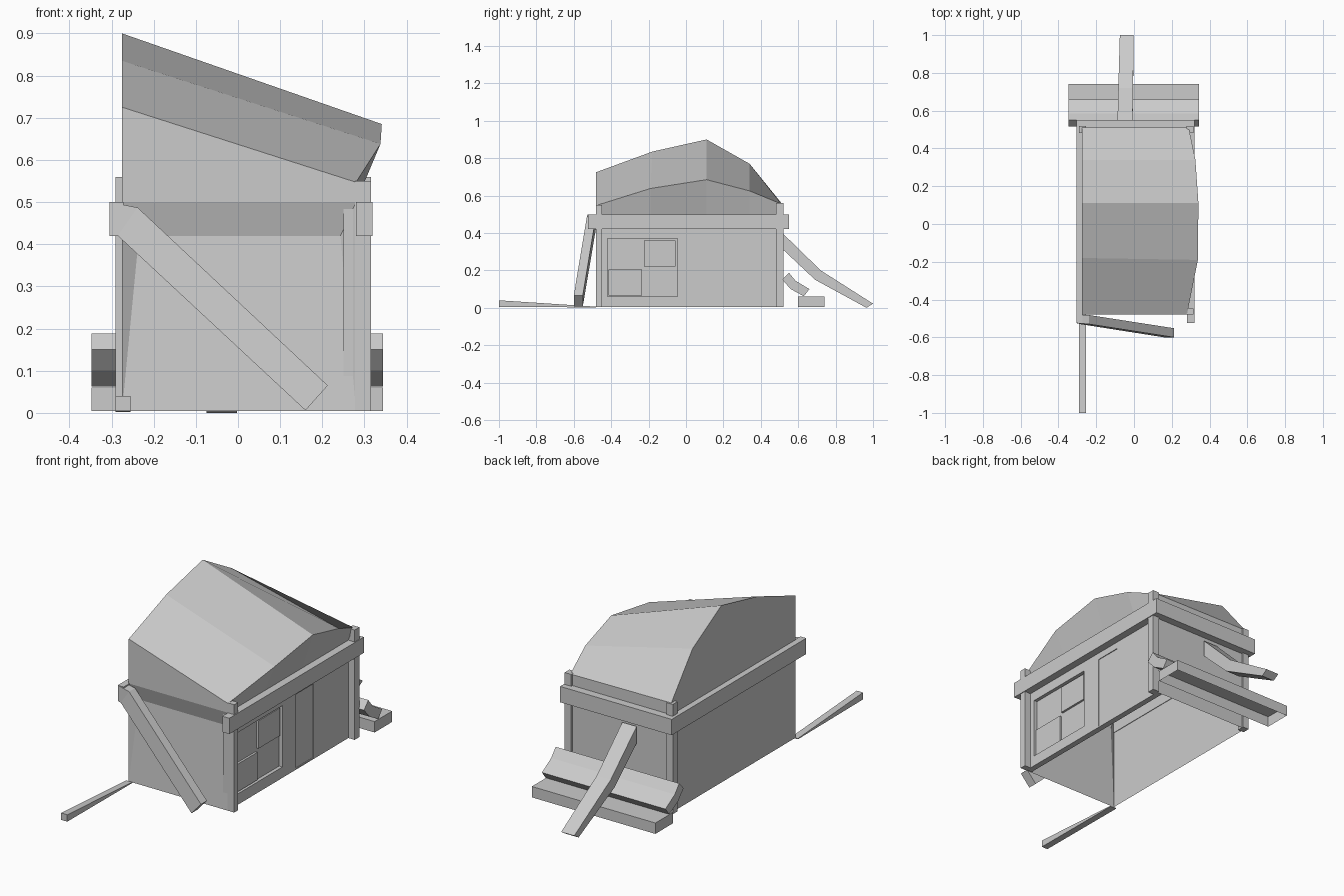
import bpy, bmesh

if "Cube" in bpy.data.objects:
    bpy.data.objects.remove(bpy.data.objects["Cube"])

def make(name, verts, faces):
    me = bpy.data.meshes.new(name)
    bm = bmesh.new()
    vs = [bm.verts.new(v) for v in verts]
    for f in faces:
        bm.faces.new([vs[i] for i in f])
    bmesh.ops.recalc_face_normals(bm, faces=bm.faces)
    bm.to_mesh(me)
    bm.free()
    ob = bpy.data.objects.new(name, me)
    bpy.context.collection.objects.link(ob)
    return ob

def loft(name, rings, cap_start=True, cap_end=True):
    n = len(rings[0])
    faces = []
    for k in range(len(rings) - 1):
        for i in range(n):
            j = (i + 1) % n
            faces.append((k*n + i, k*n + j, k*n + n + j, k*n + n + i))
    if cap_start:
        faces.append(tuple(range(n))[::-1])
    if cap_end:
        faces.append(tuple(range((len(rings) - 1)*n, len(rings)*n)))
    return make(name, [p for r in rings for p in r], faces)

def box(name, x, y, z, open_bottom=False):
    rings = [[(x[0], y[0], h), (x[1], y[0], h), (x[1], y[1], h), (x[0], y[1], h)] for h in z]
    return loft(name, rings, cap_start=not open_bottom)

# Sagging roof: high on the left, overhanging on the right
left = [(-.275, -.48, .725), (-.275, -.18, .835), (-.275, .11, .90), (-.275, .34, .77), (-.275, .51, .56)]
right = [(.28, -.48, .547), (.338, -.19, .638), (.341, .11, .685), (.325, .34, .625), (.29, .51, .555)]
eave = [(.28, p[1], .5) for p in right]
faces = []
for i in range(4):
    faces += [(i, i + 1, i + 6, i + 5), (i + 5, i + 6, i + 11, i + 10)]
make("roof", left + right + eave, faces)

# Left wall rises to the roof outline
make("left_wall", [(-.275, -.48, .005)] + left + [(-.275, .51, .005)], [tuple(range(7))])

# Back wall
make("back_wall", [(-.275, .51, .005), (.28, .51, .005), (.28, .51, .5), (.29, .51, .555), (-.275, .51, .56)],
     [(0, 1, 2, 3, 4)])

# Front wall, dented inwards below the missing lintel
make("front_wall", [(-.275, -.48, .005), (.28, -.48, .005), (.28, -.48, .5), (.28, -.48, .547),
                    (-.275, -.48, .725), (-.275, -.48, .5), (-.235, -.455, .42), (.243, -.455, .42)],
     [(5, 2, 3, 4), (6, 7, 2, 5), (0, 1, 7, 6), (0, 6, 5), (1, 2, 7)])

# Right wall with recessed window and door
wall = box("right_wall", (.25, .28), (-.475, .51), (.005, .5))
cutters = [box("window_cutter", (.262, .3), (-.42, -.045), (.06, .37)),
           box("door_cutter", (.276, .3), (.065, .205), (.012, .385))]
for c in cutters:
    c.hide_render = True
    m = wall.modifiers.new("cut", 'BOOLEAN')
    m.operation = 'DIFFERENCE'
    m.solver = 'EXACT'
    m.object = c
deps = bpy.context.evaluated_depsgraph_get()
baked = bpy.data.meshes.new_from_object(wall.evaluated_get(deps))
wall.modifiers.clear()
wall.data = baked
for c in cutters:
    bpy.data.objects.remove(c)

# Window panes
box("pane_low", (.258, .273), (-.415, -.235), (.065, .205))
box("pane_high", (.258, .273), (-.225, -.055), (.22, .36))

# Standing posts
box("post_front_right", (.278, .315), (-.48, -.448), (.005, .55))
box("post_back_right", (.278, .315), (.482, .52), (.005, .56))
box("post_back_left", (-.29, -.255), (.482, .52), (.005, .56))

# Horizontal beams
box("beam_right", (.28, .319), (-.525, .55), (.42, .5))
box("beam_left", (-.305, -.272), (-.525, .55), (.42, .5))
box("beam_back", (-.305, .319), (.51, .55), (.42, .5))

# Front beam hanging down diagonally
def front_ring(top, bottom, y0, y1):
    return [(top[0], y0, top[1]), (top[0], y1, top[1]), (bottom[0], y1, bottom[1]), (bottom[0], y0, bottom[1])]
loft("fallen_front_beam", [front_ring((-.303, .5), (-.303, .42), -.525, -.482),
                           front_ring((-.238, .487), (-.285, .42), -.53, -.482),
                           front_ring((.213, .065), (.16, .006), -.6, -.552)])

# Front left post lying on the ground
loft("fallen_post", [[(-.29, -1, .005), (-.255, -1, .005), (-.255, -1, .04), (-.29, -1, .04)],
                     [(-.29, -.48, .002), (-.255, -.48, .002), (-.255, -.48, .006), (-.29, -.48, .006)]])

# Cracked beam leaning on the back wall
def back_ring(x0, x1, top, bottom):
    return [(x0, *top), (x1, *top), (x1, *bottom), (x0, *bottom)]
loft("leaning_back_beam", [back_ring(-.088, -.008, (.52, .395), (.52, .31)),
                           back_ring(-.083, -.005, (.72, .2), (.69, .15)),
                           back_ring(-.075, -.002, (1, .022), (.965, 0))])

# Fallen rear shelf: open-bottomed base and curved slab
box("fallen_base", (-.347, .344), (.6, .74), (.005, .06), open_bottom=True)
slab = [(.515, .15), (.55, .188), (.585, .145), (.66, .1), (.63, .062), (.56, .1)]
loft("fallen_slab", [[(x, y, z) for y, z in slab] for x in (-.347, .344)])
